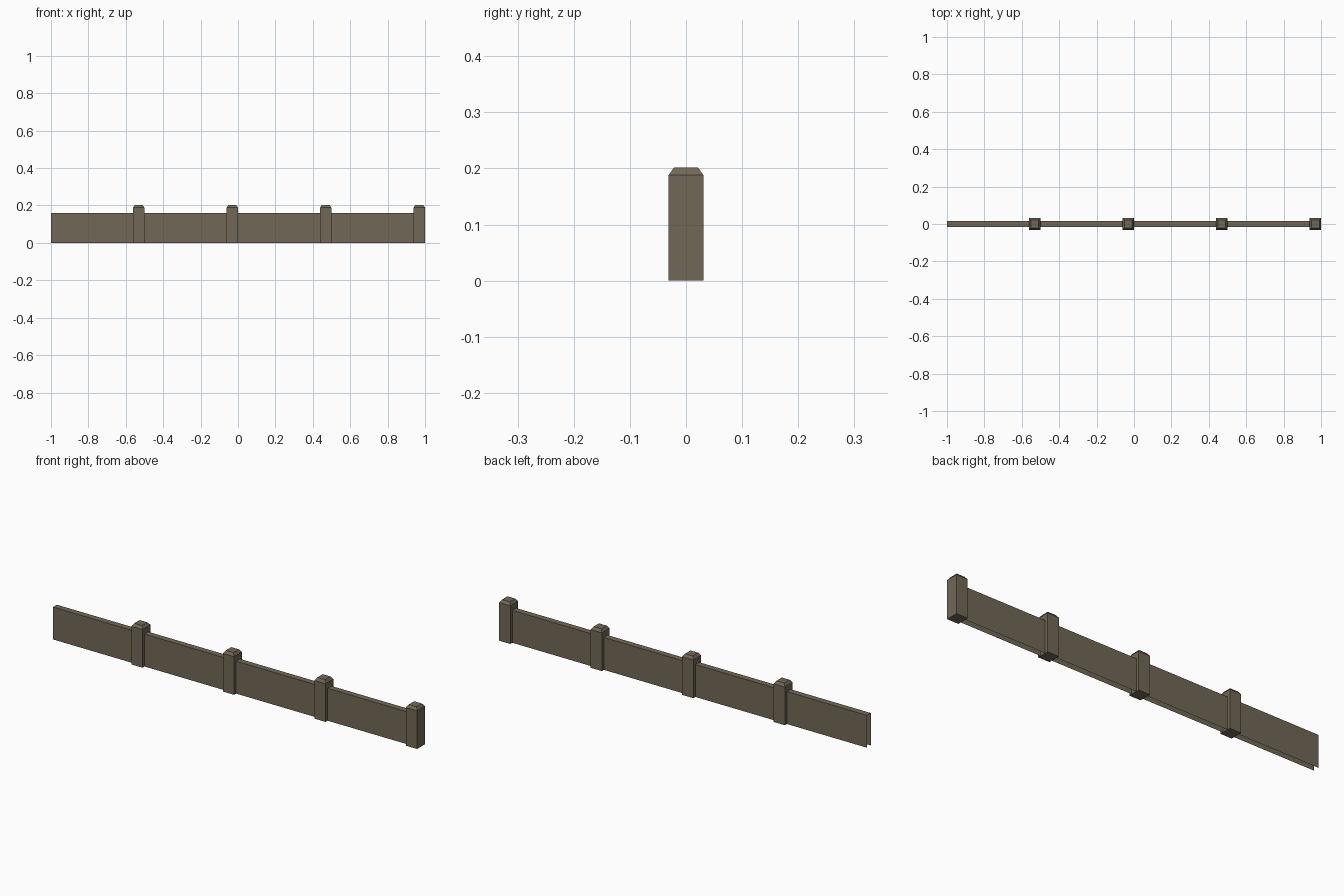
import bpy, bmesh

if "Cube" in bpy.data.objects:
    bpy.data.objects.remove(bpy.data.objects["Cube"])

wood = bpy.data.materials.new("weathered_brown")
wood.diffuse_color = (0.165, 0.138, 0.095, 1)
wood.use_nodes = True
wood.node_tree.nodes["Principled BSDF"].inputs["Base Color"].default_value = wood.diffuse_color

PITCH, POST, POST_H, BEVEL = 0.5, 0.0615, 0.202, 0.0135
PANEL_H, PANEL_T = 0.16, 0.03


def box(bm, x0, x1, depth, height):
    """Box standing on z = 0, centred on y = 0."""
    bmesh.ops.create_cube(bm, size=1)
    for v in bm.verts:
        v.co.x = x0 if v.co.x < 0 else x1
        v.co.y *= depth
        v.co.z = 0 if v.co.z < 0 else height


def finish(bm, name):
    mesh = bpy.data.meshes.new(name)
    bm.to_mesh(mesh)
    bm.free()
    mesh.materials.append(wood)
    bpy.context.collection.objects.link(bpy.data.objects.new(name, mesh))


# four bays, each a hollow panel followed by a post
for i in range(4):
    start = -1 + i * PITCH
    end = start + PITCH

    # panel: front, back and top only, open below and at the ends
    bm = bmesh.new()
    box(bm, start, end - POST, PANEL_T, PANEL_H)
    bm.normal_update()
    gone = [f for f in bm.faces if f.normal.z < -0.5 or abs(f.normal.x) > 0.5]
    bmesh.ops.delete(bm, geom=gone, context='FACES')
    finish(bm, f"panel_{i + 1}")

    # post with a chamfered cap
    bm = bmesh.new()
    box(bm, end - POST, end, POST, POST_H - BEVEL)
    bm.normal_update()
    top = [f for f in bm.faces if f.normal.z > 0.5]
    bmesh.ops.inset_region(bm, faces=top, thickness=BEVEL, depth=0)
    for v in top[0].verts:
        v.co.z = POST_H
    finish(bm, f"post_{i + 1}")
